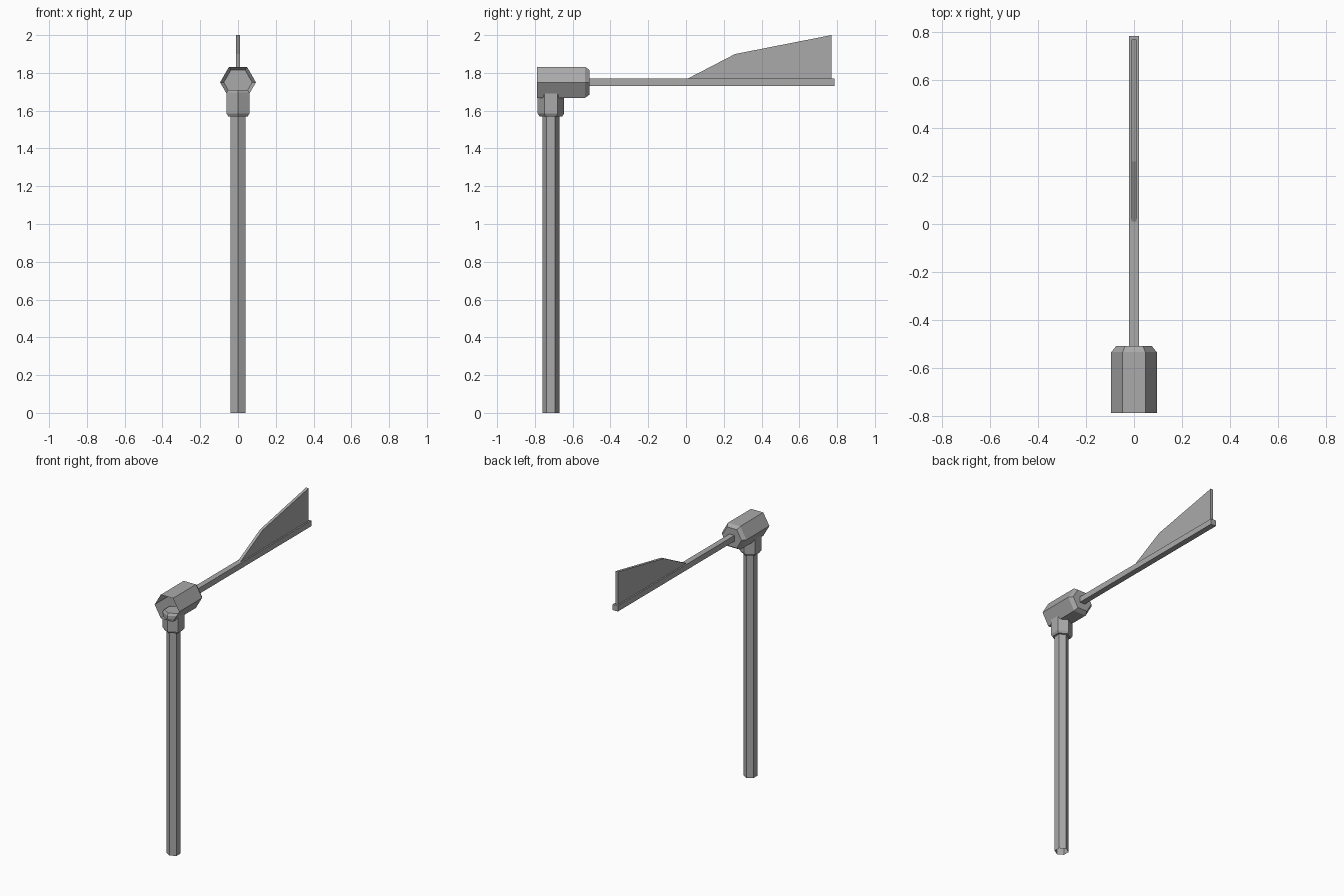
import bpy
from math import radians
from mathutils import Matrix, Vector

cube = bpy.data.objects.get("Cube")
if cube:
    bpy.data.objects.remove(cube, do_unlink=True)

grey = bpy.data.materials.new("grey_metal")
grey.use_nodes = True
colour = (0.4, 0.4, 0.4, 1)
grey.diffuse_color = colour
grey.node_tree.nodes["Principled BSDF"].inputs["Base Color"].default_value = colour


def add_mesh(name, verts, faces):
    mesh = bpy.data.meshes.new(name)
    mesh.from_pydata(verts, [], faces)
    mesh.materials.append(grey)
    obj = bpy.data.objects.new(name, mesh)
    bpy.context.collection.objects.link(obj)
    return obj


def hex_tube(name, rings, matrix, cap_start, cap_end):
    """Six-sided tube through (height, radius) rings along local z."""
    n = 6
    verts = []
    for height, radius in rings:
        for i in range(n):
            corner = Matrix.Rotation(radians(60 * i), 3, "Z") @ Vector((radius, 0, 0))
            verts.append(matrix @ Vector((corner.x, corner.y, height)))
    faces = []
    for k in range(len(rings) - 1):
        for i in range(n):
            j = (i + 1) % n
            faces.append((k * n + i, k * n + j, k * n + n + j, k * n + n + i))
    if cap_start:
        faces.append(tuple(reversed(range(n))))
    if cap_end:
        faces.append(tuple(range(len(verts) - n, len(verts))))
    return add_mesh(name, verts, faces)


def side_slab(name, profile, half_width):
    """Extrudes a (y, z) outline symmetrically across x."""
    n = len(profile)
    verts = [(x, y, z) for x in (-half_width, half_width) for y, z in profile]
    faces = [tuple(reversed(range(n))), tuple(range(n, 2 * n))]
    faces += [(i, (i + 1) % n, n + (i + 1) % n, n + i) for i in range(n)]
    return add_mesh(name, verts, faces)


# Upright parts have a corner towards the front
upright = Matrix.Translation((0, -0.715, 0)) @ Matrix.Rotation(radians(90), 4, "Z")
hex_tube("pole", [(0, 0.045), (1.6, 0.045)], upright, False, False)
hex_tube("collar", [(1.57, 0.06), (1.585, 0.07), (1.695, 0.07), (1.71, 0.06)],
         upright, True, True)

# Hub shell lies along y, open at the front and tapered at the back
lying = Matrix.Translation((0, 0, 1.75)) @ Matrix.Rotation(radians(-90), 4, "X")
hex_tube("hub", [(-0.79, 0.095), (-0.535, 0.095), (-0.51, 0.075)], lying, False, True)

# Tail boom and vane
side_slab("tail_boom", [(-0.51, 1.73), (0.785, 1.73), (0.785, 1.77), (-0.51, 1.77)], 0.02)
side_slab("tail_vane", [(0.0, 1.765), (0.77, 1.765), (0.77, 2.0), (0.26, 1.9)], 0.01)
